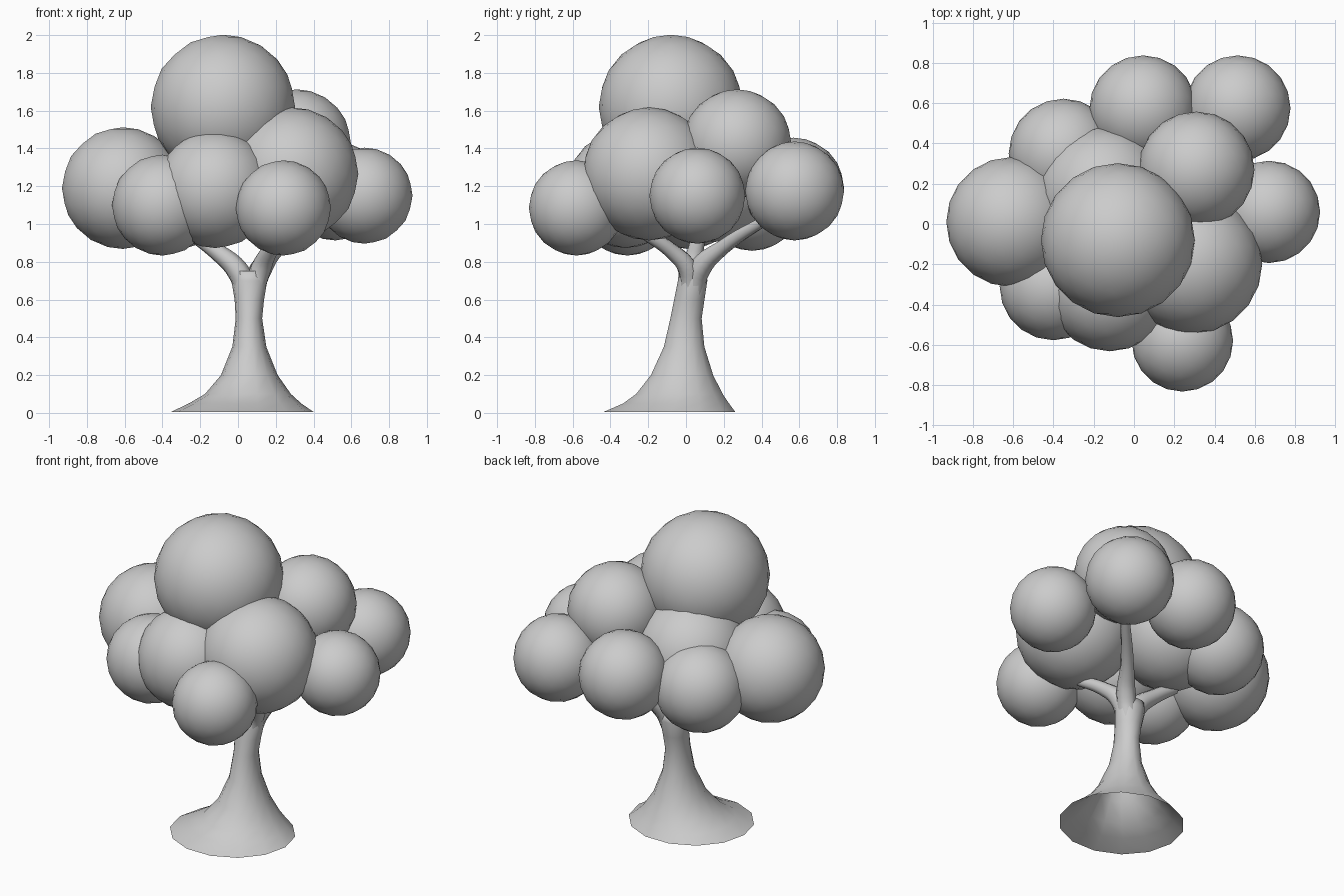
import bpy, bmesh, math

if "Cube" in bpy.data.objects:
    bpy.data.objects.remove(bpy.data.objects["Cube"])

# Foliage: x, y, z, radius
FOLIAGE = {
    "crown_top": (-0.08, -0.08, 1.62, 0.382),
    "foliage_left": (-0.61, 0.01, 1.19, 0.322),
    "foliage_right": (0.67, 0.06, 1.15, 0.254),
    "foliage_back_right": (0.515, 0.575, 1.175, 0.262),
    "foliage_back": (0.045, 0.57, 1.19, 0.267),
    "foliage_back_left": (-0.35, 0.35, 1.13, 0.272),
    "foliage_upper_back": (0.31, 0.27, 1.425, 0.288),
    "foliage_core": (-0.15, 0.15, 1.24, 0.335),
    "foliage_front_right": (0.285, -0.195, 1.265, 0.352),
    "foliage_front": (-0.12, -0.32, 1.185, 0.312),
    "foliage_front_left": (-0.40, -0.31, 1.10, 0.267),
    "foliage_front_low": (0.24, -0.58, 1.085, 0.252),
}


def add_ball(name, x, y, z, r):
    bpy.ops.mesh.primitive_ico_sphere_add(subdivisions=4 if r > 0.5 else 3,
                                          radius=r, location=(x, y, z))
    ob = bpy.context.object
    ob.name = name
    bpy.ops.object.shade_smooth()


for name, ball in FOLIAGE.items():
    add_ball(name, *ball)

# Trunk: flared open shell; each ring is z, x min, x max, y min, y max
RINGS = [(0.005, -0.355, 0.40, -0.445, 0.27), (0.05, -0.26, 0.335, -0.34, 0.235),
         (0.10, -0.175, 0.28, -0.27, 0.20), (0.20, -0.09, 0.21, -0.19, 0.148),
         (0.35, -0.03, 0.15, -0.12, 0.10), (0.50, -0.012, 0.128, -0.085, 0.085),
         (0.60, -0.018, 0.138, -0.065, 0.10), (0.70, -0.035, 0.155, -0.045, 0.115),
         (0.75, -0.03, 0.15, -0.04, 0.11)]
SIDES = 14
bm = bmesh.new()
loops = []
for z, x0, x1, y0, y1 in RINGS:
    loop = []
    for i in range(SIDES):
        a = 2 * math.pi * i / SIDES
        loop.append(bm.verts.new(((x0 + x1) / 2 + (x1 - x0) / 2 * math.cos(a),
                                  (y0 + y1) / 2 + (y1 - y0) / 2 * math.sin(a), z)))
    loops.append(loop)
for lo, hi in zip(loops, loops[1:]):
    for i in range(SIDES):
        j = (i + 1) % SIDES
        bm.faces.new((lo[i], lo[j], hi[j], hi[i]))
bm.faces.new(loops[-1])
mesh = bpy.data.meshes.new("trunk")
bm.to_mesh(mesh)
bm.free()
trunk = bpy.data.objects.new("trunk", mesh)
bpy.context.collection.objects.link(trunk)
for p in mesh.polygons:
    p.use_smooth = True


# Branches: tapered tubes that grow out of the trunk top
def add_branch(name, points):
    curve = bpy.data.curves.new(name, 'CURVE')
    curve.dimensions = '3D'
    curve.bevel_depth = 1.0
    curve.bevel_resolution = 2
    curve.resolution_u = 5
    curve.use_fill_caps = True
    spline = curve.splines.new('BEZIER')
    spline.bezier_points.add(len(points) - 1)
    for bp, (x, y, z, r) in zip(spline.bezier_points, points):
        bp.co = (x, y, z)
        bp.radius = r
        bp.handle_left_type = bp.handle_right_type = 'AUTO'
    ob = bpy.data.objects.new(name, curve)
    bpy.context.collection.objects.link(ob)
    bpy.ops.object.select_all(action='DESELECT')
    ob.select_set(True)
    bpy.context.view_layer.objects.active = ob
    bpy.ops.object.convert(target='MESH')
    bpy.ops.object.shade_smooth()


add_branch("branch_left", [(0.05, 0.02, 0.62, 0.06), (0.0, 0.03, 0.75, 0.06),
                           (-0.12, 0.05, 0.86, 0.045), (-0.25, 0.07, 0.95, 0.035)])
add_branch("branch_back_right", [(0.07, 0.03, 0.62, 0.06), (0.12, 0.07, 0.76, 0.06),
                                 (0.22, 0.20, 0.88, 0.04), (0.42, 0.42, 1.02, 0.028)])
add_branch("branch_front_right", [(0.07, 0.02, 0.62, 0.06), (0.12, 0.01, 0.76, 0.055),
                                  (0.17, -0.08, 0.86, 0.042), (0.24, -0.22, 0.95, 0.032)])
